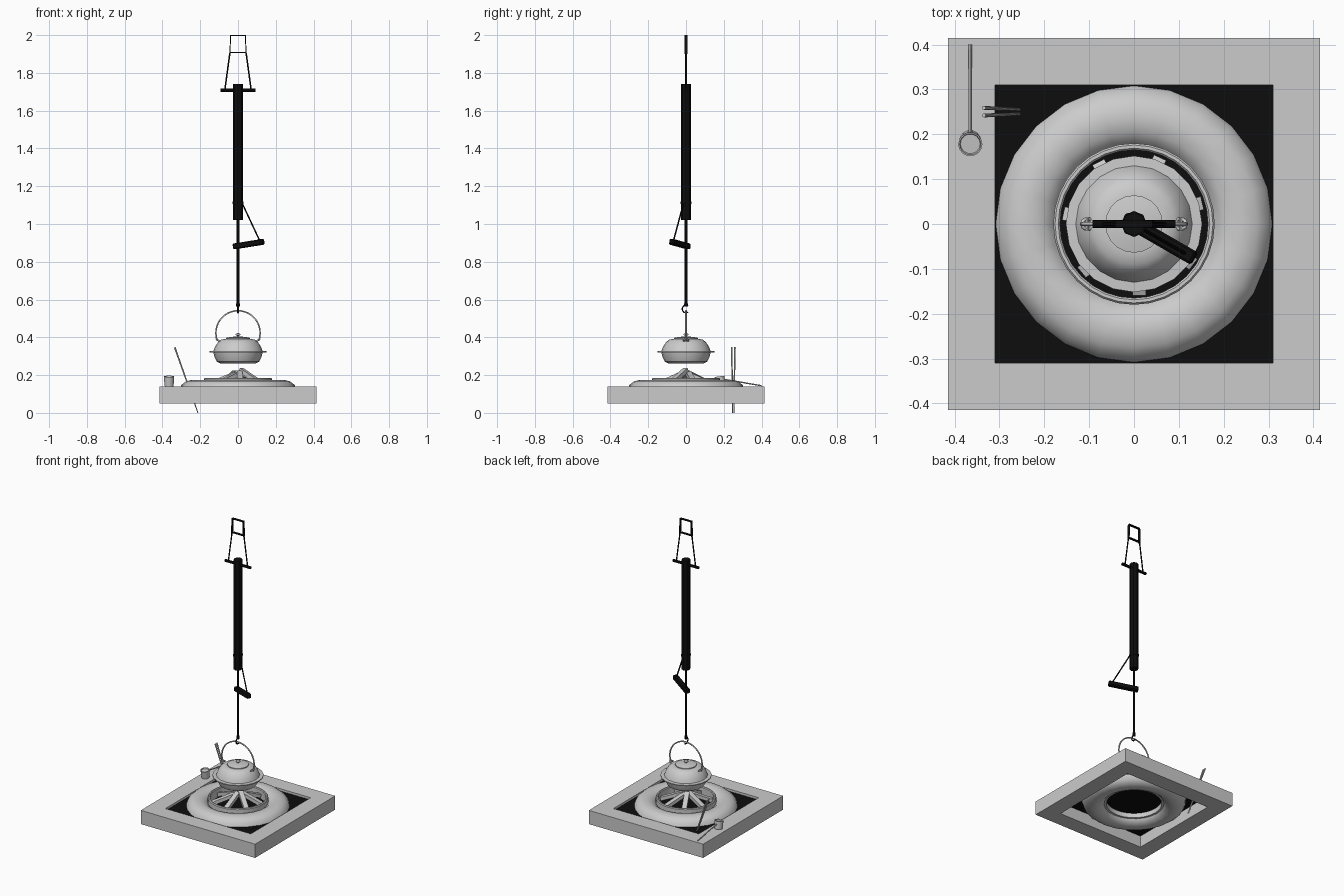
import bpy, bmesh, random
from math import sin, cos, pi, radians, sqrt
from mathutils import Vector, Matrix

if "Cube" in bpy.data.objects:
    bpy.data.objects.remove(bpy.data.objects["Cube"])
random.seed(4)


def material(name, value):
    m = bpy.data.materials.new(name)
    m.use_nodes = True
    m.diffuse_color = (value, value, value, 1)
    m.node_tree.nodes["Principled BSDF"].inputs["Base Color"].default_value = (value, value, value, 1)
    return m


GREY = material("light_grey", 0.6)
BLACK = material("soot_black", 0.004)


def finish(name, bm, mat, smooth=False):
    bmesh.ops.remove_doubles(bm, verts=bm.verts, dist=1e-5)
    bmesh.ops.recalc_face_normals(bm, faces=bm.faces)
    mesh = bpy.data.meshes.new(name)
    bm.to_mesh(mesh)
    bm.free()
    ob = bpy.data.objects.new(name, mesh)
    bpy.context.collection.objects.link(ob)
    mesh.materials.append(mat)
    if smooth:
        bpy.ops.object.select_all(action="DESELECT")
        ob.select_set(True)
        bpy.context.view_layer.objects.active = ob
        bpy.ops.object.shade_smooth_by_angle(angle=radians(35))
    return ob


def lathe(name, profile, segs, mat, smooth=True, closed=False, turn=0.0):
    """Spin (radius, height) points around z."""
    bm = bmesh.new()
    rings = [[bm.verts.new((r * cos(turn + 2 * pi * i / segs), r * sin(turn + 2 * pi * i / segs), z))
              for i in range(segs)] for r, z in profile]
    pairs = list(zip(rings, rings[1:])) + ([(rings[-1], rings[0])] if closed else [])
    for a, b in pairs:
        for i in range(segs):
            j = (i + 1) % segs
            bm.faces.new((a[i], a[j], b[j], b[i]))
    return finish(name, bm, mat, smooth)


def rod(name, a, b, r, mat, r2=None, segs=8, smooth=True):
    """Cylinder or cone between two points."""
    a, b = Vector(a), Vector(b)
    rot = (b - a).to_track_quat("Z", "Y").to_matrix().to_4x4()
    bm = bmesh.new()
    bmesh.ops.create_cone(bm, cap_ends=True, segments=segs, radius1=r, radius2=r if r2 is None else r2,
                          depth=(b - a).length, matrix=Matrix.Translation((a + b) / 2) @ rot)
    return finish(name, bm, mat, smooth)


def beam(name, a, b, width, height, mat, bevel=0.0):
    """Rectangular bar between two points."""
    a, b = Vector(a), Vector(b)
    d = (b - a).normalized()
    side = Vector((0, 0, 1)).cross(d)
    side = side.normalized() if side.length > 0.01 else Vector((0, 1, 0))
    rot = Matrix((d, side, d.cross(side))).transposed().to_4x4()
    bm = bmesh.new()
    bmesh.ops.create_cube(bm, size=1, matrix=Matrix.Translation((a + b) / 2) @ rot
                          @ Matrix.Diagonal(((b - a).length, width, height, 1)))
    if bevel:
        bmesh.ops.bevel(bm, geom=bm.edges[:], offset=bevel, segments=1, affect="EDGES")
    return finish(name, bm, mat)


def wire(name, points, r, mat):
    """Round wire through a list of points."""
    curve = bpy.data.curves.new(name, "CURVE")
    curve.dimensions = "3D"
    curve.bevel_depth, curve.bevel_resolution, curve.use_fill_caps = r, 1, True
    s = curve.splines.new("POLY")
    s.points.add(len(points) - 1)
    for p, co in zip(s.points, points):
        p.co = (*co, 1)
    curve.materials.append(mat)
    ob = bpy.data.objects.new(name, curve)
    bpy.context.collection.objects.link(ob)
    return ob


# Hearth: square frame, dark bed, ring of ash, iron ring
q = sqrt(2)
lathe("hearth_frame", [(0.415 * q, 0.05), (0.415 * q, 0.14), (0.31 * q, 0.14), (0.31 * q, 0.05)],
      4, GREY, smooth=False, closed=True, turn=pi / 4)
lathe("hearth_bed", [(0.31 * q, 0.125), (0, 0.125)], 4, BLACK, smooth=False, turn=pi / 4)
ash = [(0.24 + 0.07 * cos(t * pi / 6), 0.12 + 0.055 * sin(t * pi / 6)) for t in range(12)]
lathe("ash_ring", ash, 24, GREY, closed=True)
lathe("iron_ring", [(0.18, 0.095), (0.18, 0.18), (0.176, 0.185), (0.169, 0.185), (0.165, 0.18), (0.165, 0.095)],
      32, GREY, closed=True)

# Firewood leaning towards the middle
for i in range(7):
    a = 2 * pi * i / 7 + 0.3
    tip = 0.205 + random.uniform(0, 0.025)
    beam(f"firewood_{i + 1}", (0.155 * cos(a), 0.155 * sin(a), 0.15),
         (0.015 * cos(a + 0.6), 0.015 * sin(a + 0.6), tip), 0.03, 0.022, GREY)

# Kettle: body with flange, lid, knob
lathe("kettle_body", [(0, 0.262), (0.095, 0.262), (0.113, 0.272), (0.125, 0.298), (0.13, 0.32), (0.152, 0.321),
                      (0.152, 0.327), (0.13, 0.328), (0.122, 0.35), (0.105, 0.375), (0.09, 0.387),
                      (0.066, 0.392), (0, 0.392)], 20, GREY)
lathe("kettle_lid", [(0.064, 0.39), (0.064, 0.397), (0.04, 0.402), (0, 0.405)], 20, GREY)
lathe("lid_knob", [(0.006, 0.402), (0.006, 0.408), (0.014, 0.413), (0.011, 0.42), (0, 0.423)], 10, GREY)

# Kettle lugs and bail handle
for s, side in ((1, "left"), (-1, "right")):
    wire(f"{side}_lug", [(s * (0.104 + 0.012 * cos(t)), 0.012 * sin(t), 0.383 + 0.008 * cos(t))
                         for t in [k * pi / 5 for k in range(11)]], 0.004, GREY)
    rod(f"{side}_lug_pin", (s * 0.104, -0.014, 0.386), (s * 0.104, 0.014, 0.386), 0.004, GREY)
wire("kettle_handle", [(0.117 * cos(t), 0, 0.424 + 0.117 * sin(t))
                       for t in [radians(-22 + 224 * k / 24) for k in range(25)]], 0.0045, GREY)

# Hanging hook, rod and bamboo tube
wire("pot_hook", [(0, 0.02 * cos(t), 0.55 + 0.02 * sin(t))
                  for t in [radians(55 + 250 * k / 12) for k in range(13)]], 0.004, BLACK)
rod("hook_collar", (0, 0, 0.562), (0, 0, 0.58), 0.01, BLACK)
rod("hanging_rod", (0, 0, 0.57), (0, 0, 1.04), 0.007, BLACK)
rod("bamboo_tube", (0, 0, 1.02), (0, 0, 1.74), 0.026, BLACK, segs=8, smooth=False)
rod("tube_band", (0, 0, 1.105), (0, 0, 1.12), 0.029, BLACK, segs=8, smooth=False)

# Adjusting lever and its cord
beam("lever", (-0.022, 0.013, 0.881), (0.134, -0.077, 0.906), 0.032, 0.03, BLACK, bevel=0.005)
rod("lever_cord", (0.118, -0.068, 0.905), (0.015, -0.009, 1.125), 0.004, BLACK)

# Crossbar with suspension cords and top loop
rod("crossbar", (-0.092, 0, 1.708), (0.092, 0, 1.708), 0.009, BLACK)
for s, side in ((1, "left"), (-1, "right")):
    rod(f"{side}_cord", (s * 0.07, 0, 1.708), (s * 0.043, 0, 1.905), 0.004, BLACK)
    beam(f"{side}_loop_strap", (s * 0.043, 0, 1.9), (s * 0.039, 0, 2.0), 0.016, 0.005, BLACK)
for z, name in ((1.907, "loop_bottom"), (1.9975, "loop_top")):
    beam(name, (-0.041, 0, z), (0.041, 0, z), 0.016, 0.005, BLACK)

# Ladle resting on the frame
cup = lathe("ladle_cup", [(0, 0), (0.024, 0), (0.027, 0.052), (0.024, 0.052), (0.022, 0.045), (0, 0.045)], 14, GREY)
cup.location = (-0.365, 0.185, 0.142)
cup.rotation_euler = (radians(8), 0, 0)
rod("ladle_handle", (-0.365, 0.2, 0.178), (-0.365, 0.4, 0.144), 0.0035, GREY)

# Fire sticks stuck in the ash
for k, y in enumerate((0.242, 0.259)):
    rod(f"fire_stick_{k + 1}", (-0.212, 0.247 + 0.006 * k, 0.0), (-0.335, y, 0.347), 0.0025, GREY, r2=0.0045)
